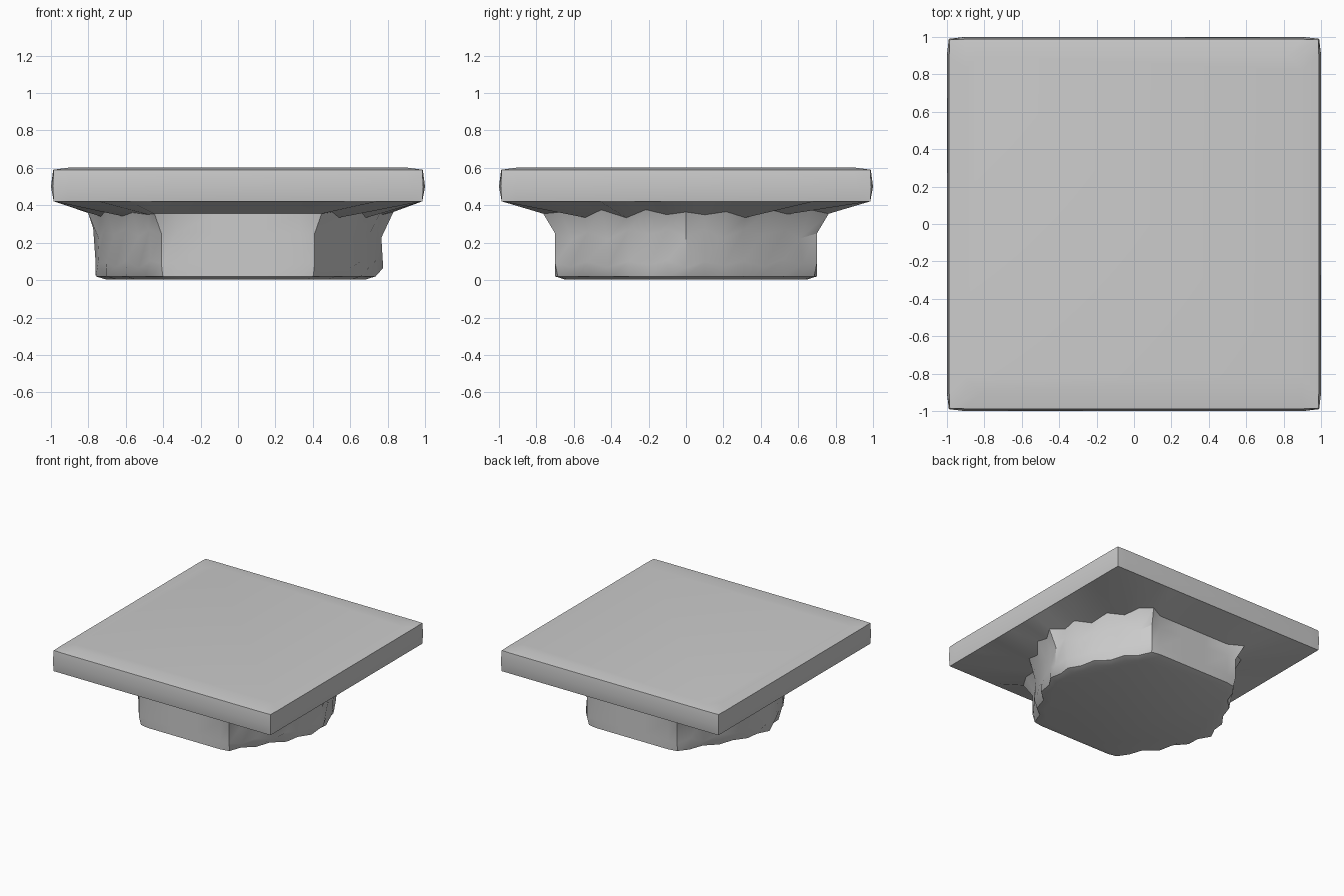
import bpy, bmesh, math, random

random.seed(4)
cube = bpy.data.objects.get("Cube")
if cube:
    bpy.data.objects.remove(cube, do_unlink=True)

stone = bpy.data.materials.new("grey_stone")
stone.use_nodes = True
colour = (0.6, 0.6, 0.6, 1)
stone.diffuse_color = colour
stone.node_tree.nodes["Principled BSDF"].inputs["Base Color"].default_value = colour


def loft(name, rings):
    """Skin a stack of rings, listed from bottom to top, and cap both ends."""
    bm = bmesh.new()
    rows = [[bm.verts.new(p) for p in ring] for ring in rings]
    n = len(rows[0])
    for low, high in zip(rows, rows[1:]):
        for i in range(n):
            j = (i + 1) % n
            bm.faces.new((low[i], low[j], high[j], high[i]))
    bm.faces.new(rows[0][::-1])
    bm.faces.new(rows[-1])
    mesh = bpy.data.meshes.new(name)
    bm.to_mesh(mesh)
    bm.free()
    mesh.materials.append(stone)
    obj = bpy.data.objects.new(name, mesh)
    bpy.context.collection.objects.link(obj)
    bpy.ops.object.select_all(action="DESELECT")
    obj.select_set(True)
    bpy.context.view_layer.objects.active = obj
    bpy.ops.object.shade_smooth_by_angle(angle=math.radians(30))


# Square slab with slightly bulging sides and a softly domed top
def slab_ring(corner, edge, z):
    along = 0.915 * corner
    pts = []
    for k in range(4):
        a = k * math.pi / 2
        for x, y in ((edge, -along), (edge, along), (corner, corner)):
            pts.append((x * math.cos(a) - y * math.sin(a),
                        x * math.sin(a) + y * math.cos(a), z))
    return pts


loft("top_slab", [slab_ring(0.985, 0.985, 0.42), slab_ring(0.99, 1.0, 0.5),
                  slab_ring(0.985, 0.988, 0.59), slab_ring(0.9, 0.9, 0.602)])

# Neck outline: bowed, chipped sides (x grows towards the middle), flat front and back
heights = [0.1, 0.2, 0.31, 0.42, 0.53, 0.62]
side = [(0.77 - 0.36 * (abs(y) / 0.7) ** 1.5, y, "side")
        for y in [-h for h in reversed(heights)] + [0] + heights]
back = ([(0.41, 0.7, "corner")]
        + [(x, 0.7, "flat") for x in (0.33, 0.11, -0.11, -0.33)]
        + [(-0.41, 0.7, "corner")])
half = side + back
outline = half + [(-x, -y, kind) for x, y, kind in half]


def neck_ring(z, side_scales, corner_scale, z_wave):
    """Alternate the scale and height of the side points to make chips."""
    ring = []
    for i, (x, y, kind) in enumerate(outline):
        scale, lift = 1, 0
        if kind == "corner":
            scale = corner_scale
        elif kind == "side":
            scale = side_scales[i % 2] + random.uniform(-0.01, 0.01)
            lift = z_wave * (i % 2 - 0.5) + z_wave * random.uniform(-0.4, 0.4)
        ring.append((x * scale, y * scale, z + lift))
    return ring


foot = neck_ring(0.02, (0.94, 0.98), 0.98, 0)
base = [(x * 0.93, y * 0.93, 0.004) for x, y, z in foot]
low = neck_ring(0.09, (1.0, 0.99), 1.0, 0.03)
high = neck_ring(0.25, (0.99, 1.0), 1.0, 0.04)
rim = neck_ring(0.355, (1.07, 1.02), 1.09, -0.025)

# Sloping underside of the slab, from the neck rim out to the square edge
skirt = []
for x, y, kind in outline:
    reach = 0.985 / max(abs(x), abs(y))
    px, py = x * reach, y * reach
    if abs(abs(x) - abs(y)) < 0.02:
        px, py = math.copysign(0.985, x), math.copysign(0.985, y)
    skirt.append((px, py, 0.421))

loft("neck_and_flare", [base, foot, low, high, rim, skirt])
